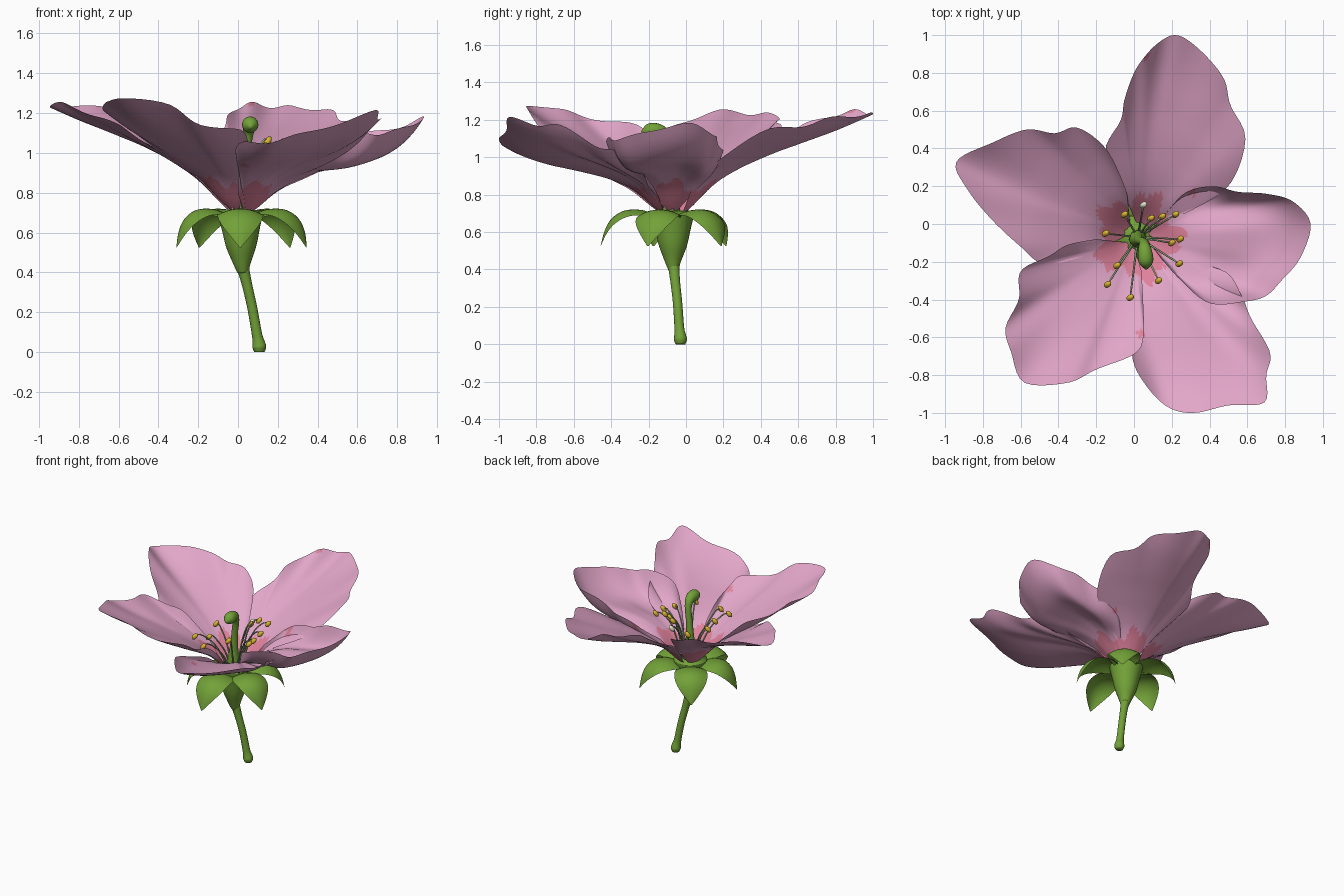
import bpy, math
from mathutils import Vector

if "Cube" in bpy.data.objects:
    bpy.data.objects.remove(bpy.data.objects["Cube"])

CX, CY = 0.02, -0.07  # flower axis


def mat(name, rgb):
    m = bpy.data.materials.new(name)
    m.diffuse_color = (*rgb, 1)
    m.use_nodes = True
    m.node_tree.nodes["Principled BSDF"].inputs["Base Color"].default_value = m.diffuse_color
    return m


PINK = mat("petal_pink", (0.76, 0.38, 0.58))
ROSE = mat("rose_centre", (0.74, 0.22, 0.33))
GREEN = mat("leaf_green", (0.17, 0.36, 0.04))
FILAMENT = mat("filament_green", (0.33, 0.43, 0.24))
YELLOW = mat("anther_yellow", (0.72, 0.48, 0.03))
CREAM = mat("pale_cream", (0.80, 0.78, 0.62))


def make(name, verts, faces, mats, rule=None, face_up=False):
    me = bpy.data.meshes.new(name)
    me.from_pydata(verts, [], faces)
    for m in mats:
        me.materials.append(m)
    me.update()
    if face_up and sum(p.normal.z * p.area for p in me.polygons) < 0:
        me.flip_normals()
    for p in me.polygons:
        p.use_smooth = True
        if rule:
            p.material_index = rule(p.center)
    ob = bpy.data.objects.new(name, me)
    bpy.context.collection.objects.link(ob)
    return ob


def spline(pts, n):
    """Catmull-Rom curve through pts, n samples."""
    P = [Vector(p) for p in pts]
    out = []
    for k in range(n):
        u = k / (n - 1) * (len(P) - 1)
        i = min(int(u), len(P) - 2)
        f = u - i
        a, b, c, d = P[max(i - 1, 0)], P[i], P[i + 1], P[min(i + 2, len(P) - 1)]
        out.append(0.5 * (2 * b + (c - a) * f + (2 * a - 5 * b + 4 * c - d) * f * f
                          + (3 * b - a - 3 * c + d) * f ** 3))
    return out


def tube(name, path, material, n=20, sides=16):
    """Closed tube through points of (x, y, z, radius)."""
    S = spline(path, n)
    verts, faces = [], []
    for i, s in enumerate(S):
        c = s.to_3d()
        d = (S[min(i + 1, n - 1)].to_3d() - S[max(i - 1, 0)].to_3d()).normalized()
        a = d.cross(Vector((0.95, 0.31, 0.05))).normalized()
        b = d.cross(a)
        for k in range(sides):
            w = 2 * math.pi * k / sides
            verts.append(c + (a * math.cos(w) + b * math.sin(w)) * max(s[3], 0.001))
    for i in range(n - 1):
        for k in range(sides):
            k2 = (k + 1) % sides
            faces.append((i * sides + k, i * sides + k2, (i + 1) * sides + k2, (i + 1) * sides + k))
    faces.append(tuple(range(sides))[::-1])
    faces.append(tuple((n - 1) * sides + k for k in range(sides)))
    return make(name, verts, faces, [material])


# Height of the corolla bowl by distance from the axis
BOWL = [(0, .66), (.08, .705), (.2, .85), (.35, .955), (.55, 1.06), (.75, 1.14), (1.0, 1.22), (1.2, 1.27)]


def bowl(r):
    for (r0, z0), (r1, z1) in zip(BOWL, BOWL[1:]):
        if r <= r1:
            return z0 + (z1 - z0) * (r - r0) / (r1 - r0)
    return BOWL[-1][1]


def smooth_bowl(r):
    return sum(bowl(max(r + d, 0)) for d in (-.06, -.03, 0, .03, .06)) / 5


SPOTS = [(.06, .88), (-.88, .15), (.035, -.58), (.31, .17)]


def petal_rule(c):
    """Rose star in the middle and a few rose flecks on the rims."""
    x, y = c.x - CX, c.y - CY
    a = math.atan2(y, x)
    if math.hypot(x, y) < .215 + .035 * math.sin(5 * a + 1.75) + .02 * math.sin(13 * a):
        return 1
    return int(any(math.hypot(c.x - p, c.y - q) < .02 for p, q in SPOTS))


def petal(name, layer, belly, power, outline, cols=64, rows=32):
    """Cupped sheet fanned from the base to an outline of (x, y, height offset)."""
    rim = spline(outline, cols)
    mid = sum((p.to_2d() for p in rim), Vector((0, 0))) / cols
    base = Vector((CX, CY)) + (mid - Vector((CX, CY))).normalized() * .04
    peak = power / (power + 1)
    top = peak ** power * (1 - peak)
    verts, faces = [], []
    for j in range(rows):
        t = .04 + .96 * j / (rows - 1)
        for i, p in enumerate(rim):
            q = base.lerp(p.to_2d(), t)
            r = math.hypot(q.x - CX, q.y - CY)
            ripple = .010 * math.sin(i * .6 + layer * 300) * t ** 5
            sag = belly * t ** power * (1 - t) / top * math.sin(math.pi * i / (cols - 1)) ** .8
            verts.append((q.x, q.y, smooth_bowl(r) + p.z * t ** 1.8 + layer + ripple - sag))
    for j in range(rows - 1):
        for i in range(cols - 1):
            a = j * cols + i
            faces.append((a, a + 1, a + cols + 1, a + cols))
    make(name, verts, faces, [PINK, ROSE], petal_rule, True)


petal("petal_back", 0, .04, 2, [
    (-.09, .25, -.01), (-.15, .40, 0), (-.07, .55, .04), (-.05, .66, .05), (0, .8, .05), (.06, .89, .04),
    (.13, .96, .01), (.21, 1.0, -.01), (.29, .97, -.01), (.4, .87, 0), (.48, .76, 0),
    (.51, .63, 0), (.59, .45, 0), (.5, .2, -.05), (.28, .06, -.03)])
petal("petal_left", .006, .03, 2, [
    (-.03, .1, .01), (-.05, .2, .02), (-.15, .40, .04), (-.3, .51, .06), (-.42, .48, .05), (-.57, .5, .05),
    (-.75, .43, .03), (-.94, .33, 0), (-.88, .18, .04), (-.75, .02, .05), (-.6, -.12, .04),
    (-.48, -.21, .02), (-.28, -.18, -.01)])
petal("petal_front_left", .012, .04, 2, [
    (-.2, -.08, .02), (-.35, -.11, .05), (-.45, -.17, .06), (-.6, -.25, .06), (-.61, -.4, .05),
    (-.68, -.55, .04), (-.65, -.68, .05), (-.58, -.84, .06), (-.35, -.84, .05), (-.2, -.77, .01),
    (0, -.69, .01), (.05, -.6, .01), (.05, -.45, .02), (.04, -.25, .01)])
petal("petal_front_right", 0, .09, 2, [
    (0, -.25, -.03), (0, -.45, -.04), (-.01, -.7, -.06), (.06, -.85, -.10), (.18, -.97, -.13), (.32, -1.0, -.12),
    (.5, -.96, -.07), (.69, -.945, -.04), (.70, -.8, -.04), (.72, -.68, -.03), (.62, -.5, -.06),
    (.57, -.38, -.06), (.48, -.25, -.08), (.25, -.2, -.06)])
petal("petal_right", .012, .13, 3, [
    (.18, .07, .02), (.28, .17, .01), (.42, .2, 0), (.55, .17, -.01), (.7, .16, -.03), (.84, .12, -.04),
    (.935, 0, -.03), (.88, -.18, -.04), (.78, -.3, -.06), (.7, -.38, -.05), (.59, -.41, -.02),
    (.4, -.42, .02), (.25, -.3, .02), (.15, -.19, .01)])

# Stem with swollen foot, widening into the flower cup
tube("stem", [(.108, -.03, 0, .026), (.107, -.03, .025, .035), (.103, -.032, .05, .031), (.095, -.036, .09, .026),
              (.072, -.045, .22, .025), (.045, -.058, .34, .026), (.025, -.066, .42, .031)], GREEN, 30)
tube("flower_cup", [(.025, -.067, .40, .028), (.02, -.07, .45, .046), (.016, -.07, .53, .076), (.014, -.07, .62, .096),
                    (.012, -.07, .69, .113), (.012, -.07, .715, .116)], GREEN, 24, 24)

# Five drooping sepals
SEPAL = spline([(.085, .695, .07), (.15, .718, .105), (.23, .715, .115), (.29, .675, .10),
                (.325, .61, .06), (.345, .525, .003)], 18)
for k, (deg, reach) in enumerate([(-90, 1.12), (-22, 1.04), (46, 1.04), (126, 1.02), (198, .98)]):
    ca, sa = math.cos(math.radians(deg)), math.sin(math.radians(deg))
    verts, faces = [], []
    for r, z, w in SEPAL:
        for i in range(11):
            s = i / 5 - 1
            rr, side = r * reach - .02 * s * s * w / .11, s * w
            verts.append((.012 + rr * ca - side * sa, CY + rr * sa + side * ca, z - .03 * s * s * w / .11))
    for j in range(17):
        for i in range(10):
            a = j * 11 + i
            faces.append((a, a + 1, a + 12, a + 11))
    make("sepal_%d" % (k + 1), verts, faces, [GREEN], None, True)

# Pistil with a bent, swollen stigma
tube("pistil", [(.02, -.075, .66, .045), (.02, -.08, .76, .045), (.025, -.085, .86, .030), (.035, -.09, .98, .023),
                (.05, -.098, 1.08, .024), (.056, -.125, 1.132, .032), (.06, -.165, 1.143, .040),
                (.063, -.205, 1.138, .037), (.064, -.238, 1.13, .008)], GREEN, 36)

# Stamens: thin filaments, each tipped with a small anther
TIPS = [(-.15, -.05, .99), (-.09, -.22, .97), (-.14, -.32, 1.0), (-.02, -.39, .98), (.13, -.30, 1.03),
        (.24, -.21, 1.0), (.245, -.08, 1.03), (.20, -.10, .97), (.22, .05, 1.05), (.15, .04, 1.06),
        (.09, .03, 1.02), (.05, .10, 1.0), (-.05, .05, .96)]
for k, (x, y, z) in enumerate(TIPS):
    dx, dy = x - CX, y - CY
    at = lambda f, h, r: (CX + dx * f, CY + dy * f, h, r)
    tube("filament_%d" % (k + 1), [at(.15, .70, .007), at(.32, .82, .006), at(.55, z - .07, .005),
                                   at(.85, z + .005, .005), at(1, z, .004)], FILAMENT, 14, 6)
    tube("anther_%d" % (k + 1), [(x - .014, y - .01, z - .02, .004), (x - .007, y - .005, z - .01, .015),
                                 (x + .007, y + .005, z + .01, .015), (x + .014, y + .01, z + .02, .004)],
         CREAM if k == 11 else YELLOW, 8, 8)
